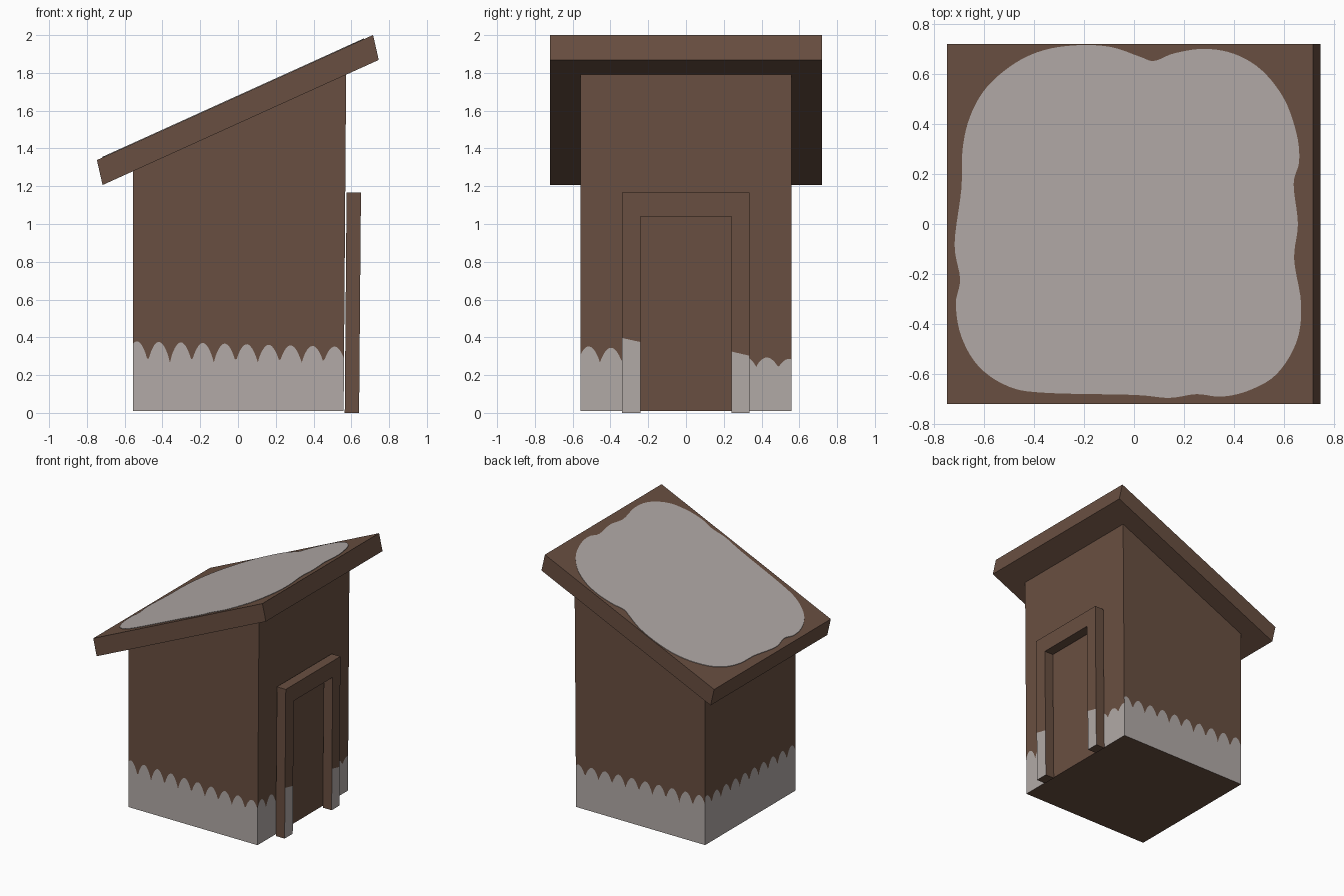
import bpy, bmesh, math
from mathutils import Vector

if "Cube" in bpy.data.objects:
    bpy.data.objects.remove(bpy.data.objects["Cube"])


def material(name, rgb):
    m = bpy.data.materials.new(name)
    m.diffuse_color = (*rgb, 1)
    m.use_nodes = True
    m.node_tree.nodes["Principled BSDF"].inputs["Base Color"].default_value = m.diffuse_color
    return m


MATS = [material("brown wood", (0.141, 0.078, 0.053)),
        material("grey snow", (0.445, 0.402, 0.386))]


def finish(name, bm):
    bmesh.ops.remove_doubles(bm, verts=bm.verts, dist=1e-5)
    bmesh.ops.recalc_face_normals(bm, faces=bm.faces)
    me = bpy.data.meshes.new(name)
    bm.to_mesh(me)
    bm.free()
    for m in MATS:
        me.materials.append(m)
    ob = bpy.data.objects.new(name, me)
    bpy.context.collection.objects.link(ob)
    return ob


def prism(name, polys, place, front_mats, side_mat=0):
    """Thick plate from touching 2D polygons; place(a, b, side) gives 3D points."""
    bm = bmesh.new()
    count = {}
    for poly in polys:
        for e in zip(poly, poly[1:] + poly[:1]):
            count[frozenset(e)] = count.get(frozenset(e), 0) + 1
    for poly, mat in zip(polys, front_mats):
        for side in (0, 1):
            f = bm.faces.new([bm.verts.new(place(*p, side)) for p in poly])
            f.material_index = mat if side else side_mat
        for p, q in zip(poly, poly[1:] + poly[:1]):
            if count[frozenset((p, q))] == 1:
                f = bm.faces.new([bm.verts.new(place(*c)) for c in
                                  ((*p, 0), (*q, 0), (*q, 1), (*p, 1))])
                f.material_index = side_mat
    return finish(name, bm)


SLOPE = 0.453


def under(x):
    return 1.205 + (x + 0.72) * SLOPE


# Hut body: four walls in narrow columns, scalloped snow along the bottom
X0, X1, Y, Z0 = -0.556, 0.559, 0.558, 0.01


def tilt(x, y, z):
    return (x + 0.0075 * z * (x - X0) / (X1 - X0), y, z)


def body():
    bm = bmesh.new()
    n = 120
    # start, end, first trough, period, peak heights, trough heights
    walls = [((X0, -Y), (X1, -Y), 0.079, 0.116, (0.38, 0.35), (0.265, 0.26)),
             ((X1, -Y), (X1, Y), 0.103, 0.118, (0.355, 0.285), (0.265, 0.235)),
             ((X1, Y), (X0, Y), 0.08, 0.116, (0.345, 0.39), (0.26, 0.29)),
             ((X0, Y), (X0, -Y), 0.08, 0.116, (0.39, 0.38), (0.31, 0.29))]
    floor = []
    for k, (a, b, first, period, peak, low) in enumerate(walls):
        a, b = Vector(a), Vector(b)

        def column(i):
            t = i / n
            p = a.lerp(b, t)
            hi = peak[0] + (peak[1] - peak[0]) * t
            lo = low[0] + (low[1] - low[0]) * t
            wave = abs(math.sin(math.pi * (t * (b - a).length - first) / period))
            h = lo + (hi - lo) * wave ** 0.75
            return [tilt(p.x, p.y, z) for z in (Z0, h, under(p.x) + 0.008)]

        for i in range(n):
            c, d = column(i), column(i + 1)
            floor.append(c[0])
            door = k == 1 and abs((c[0][1] + d[0][1]) / 2) < 0.29
            for j in (0, 1):
                f = bm.faces.new([bm.verts.new(v) for v in (c[j], d[j], d[j + 1], c[j + 1])])
                f.material_index = 1 if j == 0 and not door else 0
    bm.faces.new([bm.verts.new(v) for v in floor])
    finish("hut_body", bm)


body()

# Sloping roof slab
up = Vector((-0.03, 0.132))


def on_roof(x, y, side):
    return (x + up.x * side, y, under(x) + up.y * side)


prism("roof", [[(-0.717, -0.72), (0.745, -0.72), (0.745, 0.72), (-0.717, 0.72)]],
      on_roof, [0])

# Snow patch on the roof: thin plate with a smoothed wavy outline
OUT = [(-.69, .14), (-.685, .3), (-.655, .43), (-.59, .545), (-.48, .64), (-.36, .695),
       (-.22, .715), (-.09, .707), (.02, .67), (.08, .652), (.16, .682), (.28, .7),
       (.40, .68), (.51, .615), (.6, .5), (.65, .36), (.66, .25), (.638, .16),
       (.655, 0), (.64, -.14), (.668, -.32), (.65, -.47), (.57, -.6), (.46, -.665),
       (.35, -.69), (.25, -.68), (.14, -.695), (0, -.683), (-.35, -.675), (-.5, -.65),
       (-.62, -.57), (-.69, -.45), (-.712, -.32), (-.695, -.22), (-.717, -.08)]


def smooth_loop(pts, steps=5):
    pts = [Vector(p) for p in pts]
    n, out = len(pts), []
    for i in range(n):
        p0, p1, p2, p3 = (pts[(i + k) % n] for k in (-1, 0, 1, 2))
        for s in range(steps):
            t = s / steps
            v = 0.5 * (2 * p1 + (p2 - p0) * t + (2 * p0 - 5 * p1 + 4 * p2 - p3) * t * t
                       + (3 * p1 - p0 - 3 * p2 + p3) * t ** 3)
            out.append((v.x, v.y))
    return out


def on_snow(x, y, side):
    base = under(x - up.x) + up.y
    return (x, y, base + (0.004 if side else -0.002))


prism("roof_snow", [smooth_loop(OUT)], on_snow, [1], 1)

# Door frame: two posts and a lintel, with snow on the front of the posts
L, l, r, R = -0.34, -0.24, 0.24, 0.335
T, t = 1.168, 1.04
frame = [[(L, 0), (l, 0), (l, .375), (L, .397)],
         [(L, .397), (l, .375), (l, t), (L, T)],
         [(L, T), (l, t), (r, t), (R, T)],
         [(r, .325), (R, .303), (R, T), (r, t)],
         [(r, 0), (R, 0), (R, .303), (r, .325)]]
prism("door_frame", frame,
      lambda y, z, side: (0.565 + 0.0085 * z + 0.076 * side, y, z), [1, 0, 0, 0, 1])
